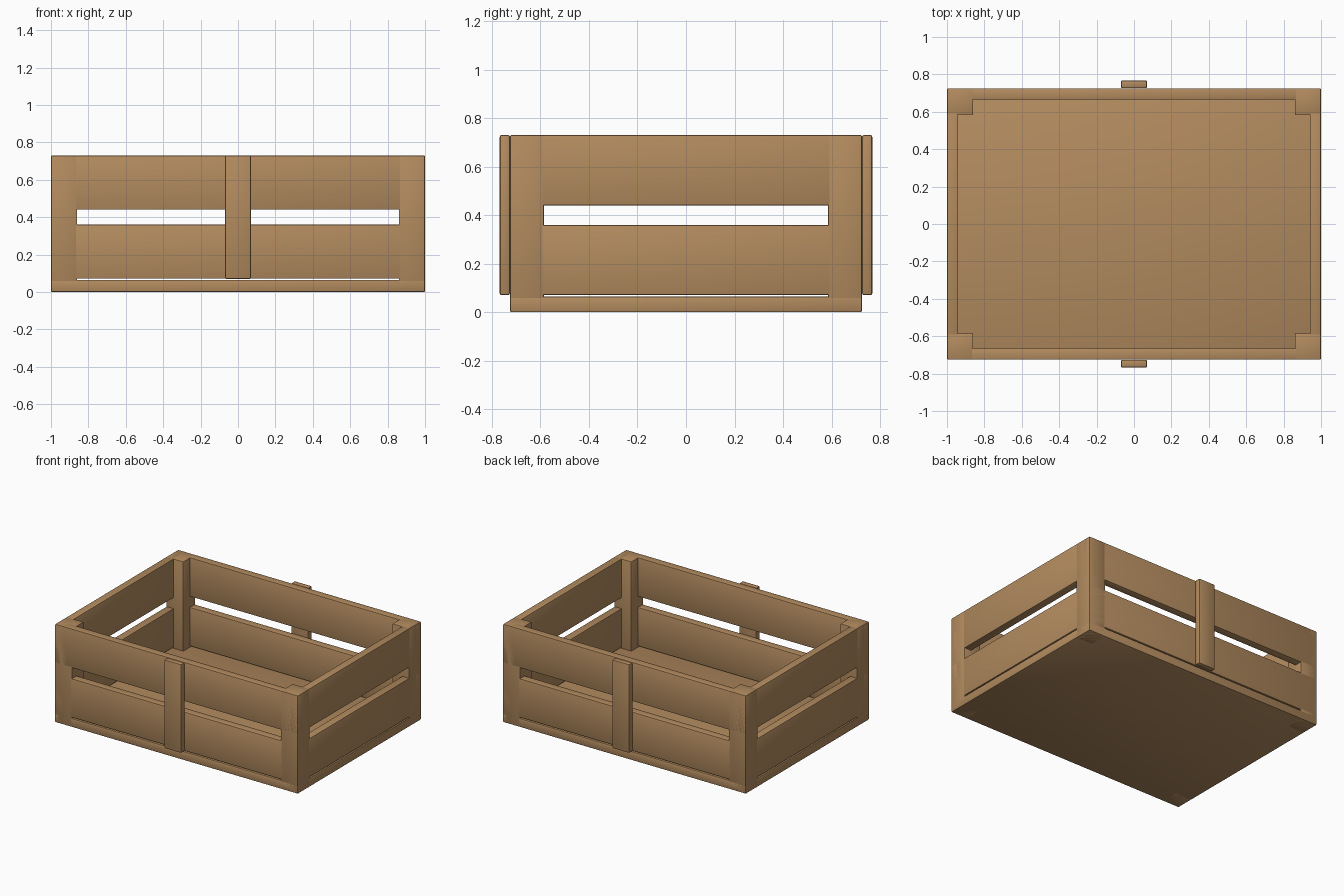
import bpy, bmesh, math

if "Cube" in bpy.data.objects:
    bpy.data.objects.remove(bpy.data.objects["Cube"])

W, D, H = 1.0, 0.725, 0.73      # half width, half depth, height
T, P = 0.06, 0.14               # board thickness, post width

wood = bpy.data.materials.new("warm_wood")
wood.diffuse_color = (0.45, 0.26, 0.115, 1)
wood.use_nodes = True
wood.node_tree.nodes["Principled BSDF"].inputs["Base Color"].default_value = wood.diffuse_color


def board(name, x0, x1, y0, y1, z0, z1, bevel=0.006):
    """Softly bevelled box between two corners."""
    bm = bmesh.new()
    bmesh.ops.create_cube(bm, size=1)
    for v in bm.verts:
        v.co = (x0 if v.co.x < 0 else x1,
                y0 if v.co.y < 0 else y1,
                z0 if v.co.z < 0 else z1)
    bmesh.ops.bevel(bm, geom=bm.edges[:], offset=bevel, segments=2,
                    profile=0.5, affect='EDGES')
    me = bpy.data.meshes.new(name)
    bm.to_mesh(me)
    bm.free()
    me.materials.append(wood)
    ob = bpy.data.objects.new(name, me)
    bpy.context.collection.objects.link(ob)
    bpy.context.view_layer.objects.active = ob
    ob.select_set(True)
    return ob


def span(s, a, b):
    """Interval a..b placed on the s side of zero."""
    return sorted((s * a, s * b))


# floor panel
board("floor_panel", -W, W, -D, D, 0, 0.065)

# corner posts
for sx in (-1, 1):
    for sy in (-1, 1):
        board("corner_post", *span(sx, W - P, W), *span(sy, D - P, D), 0, H)

# wall slats in two rows, and the centre battens on front and back
for s, long_side, short_side in ((-1, "front", "left"), (1, "back", "right")):
    for row, z0, z1 in (("lower", 0.071, 0.36), ("upper", 0.44, H)):
        board(f"{long_side}_{row}_slat", -W, W, *span(s, D - T, D), z0, z1)
        board(f"{short_side}_{row}_slat", *span(s, W - T, W), -D, D, z0, z1)
    board(f"{long_side}_batten", -0.07, 0.07, *span(s, D + 0.001, D + 0.043),
          0.07, H, 0.008)

bpy.ops.object.shade_smooth_by_angle(angle=math.radians(30))
